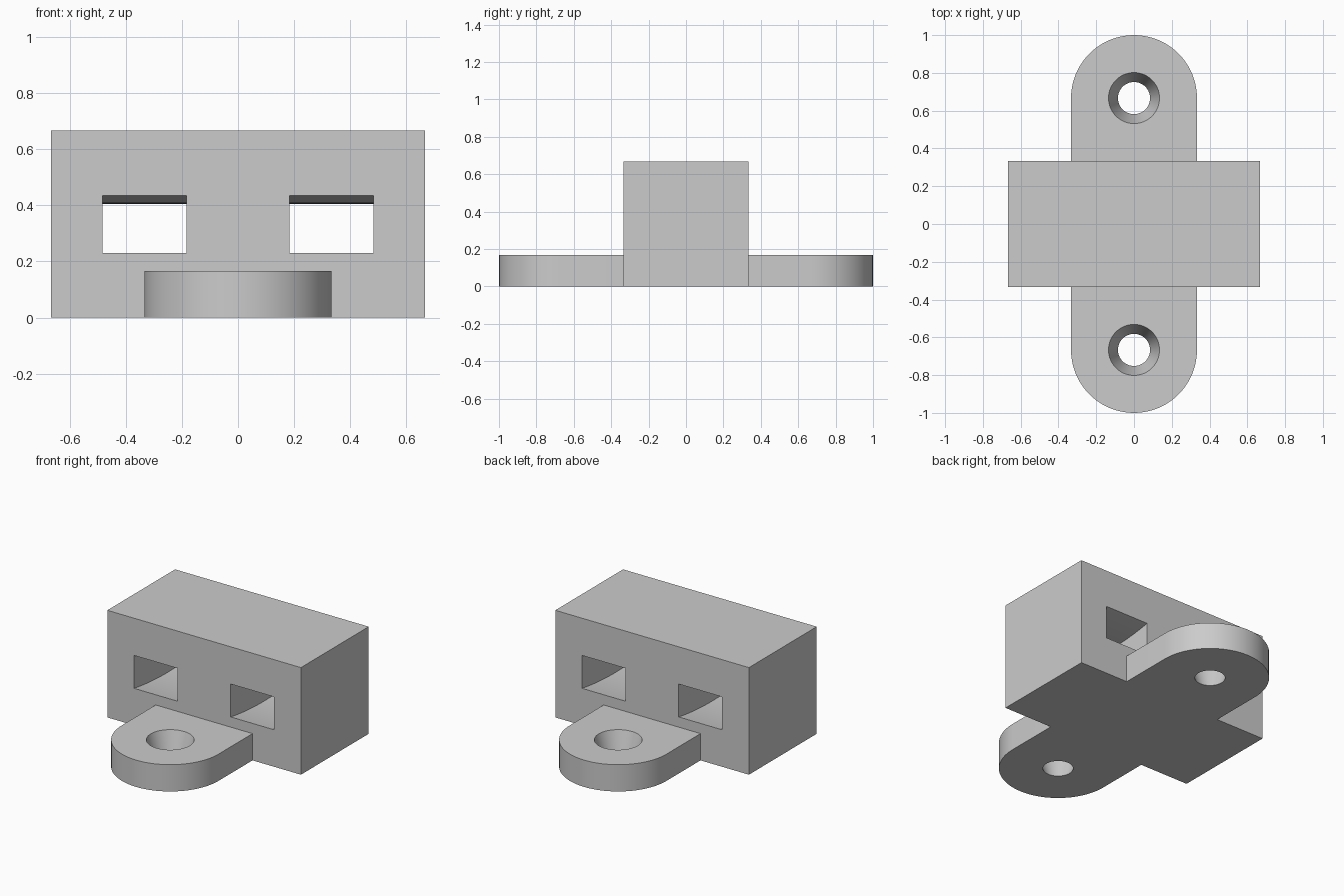
import bpy, bmesh
from math import sin, cos, pi, asin, hypot
from mathutils import Vector

cube = bpy.data.objects.get("Cube")
if cube:
    bpy.data.objects.remove(cube, do_unlink=True)

THIRD = 1 / 3          # half depth of the block, and tab radius
HEIGHT = 2 / 3
TAB_H = 1 / 6

grey = bpy.data.materials.new("light_grey")
grey.use_nodes = True
grey.diffuse_color = (0.6, 0.6, 0.6, 1)
grey.node_tree.nodes["Principled BSDF"].inputs["Base Color"].default_value = (0.6, 0.6, 0.6, 1)


def make_object(name, bm):
    bmesh.ops.recalc_face_normals(bm, faces=bm.faces)
    mesh = bpy.data.meshes.new(name)
    bm.to_mesh(mesh)
    bm.free()
    mesh.materials.append(grey)
    obj = bpy.data.objects.new(name, mesh)
    bpy.context.collection.objects.link(obj)
    return obj


def prism(name, outline, direction):
    """Extrude a closed outline along a direction."""
    bm = bmesh.new()
    face = bm.faces.new([bm.verts.new(p) for p in outline])
    geom = bmesh.ops.extrude_face_region(bm, geom=[face])["geom"]
    verts = [g for g in geom if isinstance(g, bmesh.types.BMVert)]
    bmesh.ops.translate(bm, vec=Vector(direction), verts=verts)
    return make_object(name, bm)


def combine(target, tool, operation):
    mod = target.modifiers.new(operation.lower(), "BOOLEAN")
    mod.operation, mod.object, mod.solver = operation, tool, "EXACT"
    bpy.context.view_layer.objects.active = target
    bpy.ops.object.modifier_apply(modifier=mod.name)
    bpy.data.objects.remove(tool, do_unlink=True)


# Main block
w, d = 2 * THIRD, THIRD
bracket = prism("mounting_block", [(-w, -d, 0), (w, -d, 0), (w, d, 0), (-w, d, 0)], (0, 0, HEIGHT))

# Round-ended base plate forming both screw tabs
steps = 40
outline = []
for start, cy in ((0, w), (pi, -w)):
    for i in range(steps + 1):
        a = start + pi * i / steps
        outline.append((THIRD * cos(a), cy + THIRD * sin(a), 0))
combine(bracket, prism("screw_tabs", outline, (0, 0, TAB_H)), "UNION")

# Tapered screw holes
for side in (-1, 1):
    bm = bmesh.new()
    bmesh.ops.create_cone(bm, cap_ends=True, segments=64, radius1=0.079, radius2=0.141,
                          depth=TAB_H + 0.04)
    bmesh.ops.translate(bm, vec=(0, side * w, TAB_H / 2), verts=bm.verts)
    combine(bracket, make_object("screw_hole_cutter", bm), "DIFFERENCE")

# Pair of strap slots that sag gently through the block
r_in, z_low = 1.87, 0.405
zc = z_low + r_in
r_out = hypot(zc - 0.23, d)


def arc(x, radius, n=24):
    limit = asin((d + 0.04) / radius)
    angles = [limit * (2 * i / n - 1) for i in range(n + 1)]
    return [(x, radius * sin(a), zc - radius * cos(a)) for a in angles]


for x in (-0.483, 0.183):
    loop = arc(x, r_out) + arc(x, r_in)[::-1]
    combine(bracket, prism("strap_slot_cutter", loop, (0.3, 0, 0)), "DIFFERENCE")

# One material slot and smooth curved walls with sharp edges
bracket.name = "strap_mount_bracket"
bracket.data.materials.clear()
bracket.data.materials.append(grey)
for poly in bracket.data.polygons:
    poly.material_index = 0
bpy.ops.object.select_all(action="DESELECT")
bracket.select_set(True)
bpy.context.view_layer.objects.active = bracket
bpy.ops.object.shade_smooth_by_angle(angle=pi / 6)
